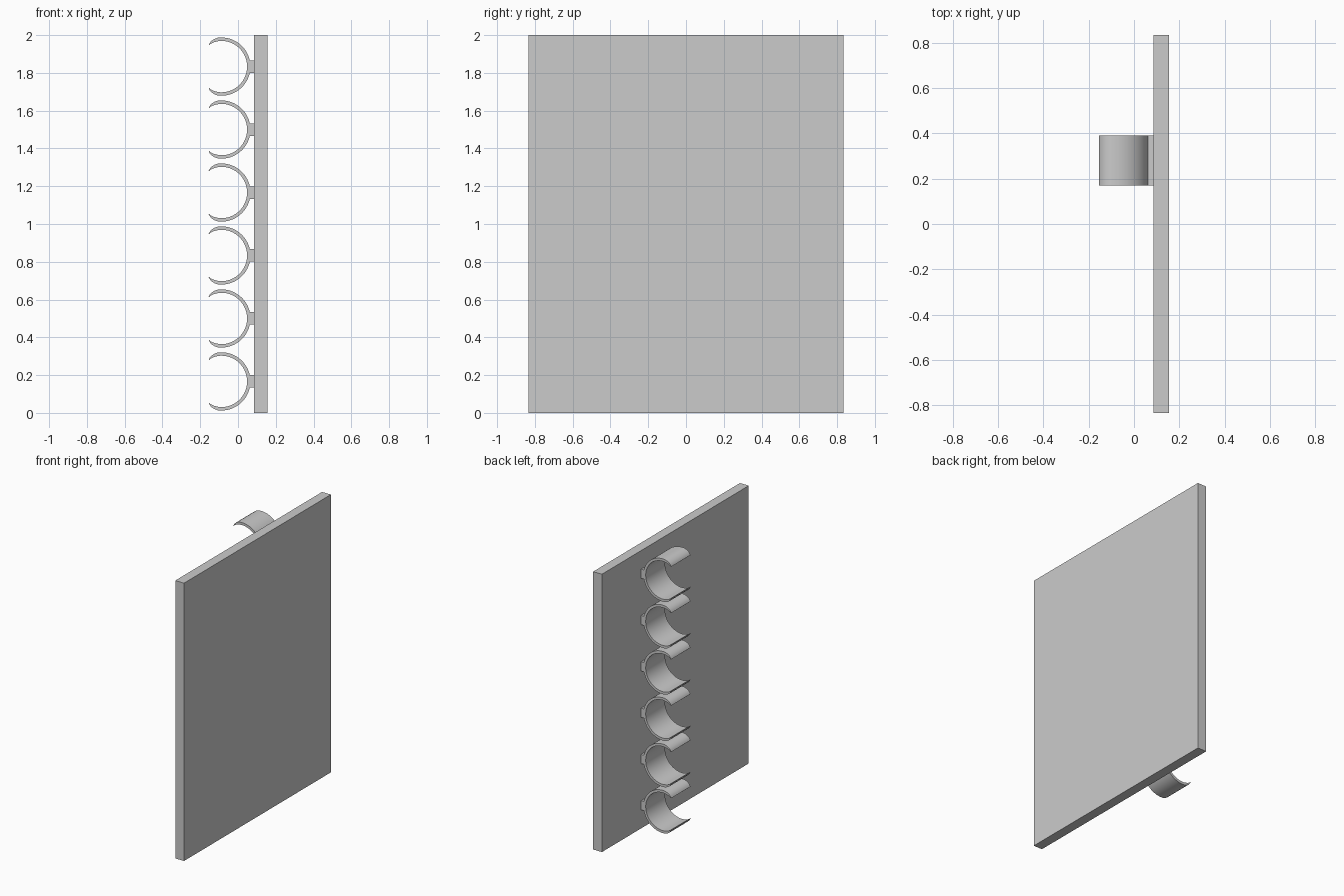
import bpy, bmesh, math
from mathutils import Vector

cube = bpy.data.objects.get("Cube")
if cube:
    bpy.data.objects.remove(cube, do_unlink=True)

grey = bpy.data.materials.new("light grey")
grey.use_nodes = True
grey.diffuse_color = (0.6, 0.6, 0.6, 1)
grey.node_tree.nodes["Principled BSDF"].inputs["Base Color"].default_value = (0.6, 0.6, 0.6, 1)


def extrude_profile(name, points, y0, y1):
    """Extrude a closed x-z outline along y."""
    bm = bmesh.new()
    face = bm.faces.new([bm.verts.new((x, y0, z)) for x, z in points])
    result = bmesh.ops.extrude_face_region(bm, geom=[face])
    verts = [v for v in result["geom"] if isinstance(v, bmesh.types.BMVert)]
    bmesh.ops.translate(bm, verts=verts, vec=Vector((0, y1 - y0, 0)))
    bmesh.ops.recalc_face_normals(bm, faces=bm.faces)
    mesh = bpy.data.meshes.new(name)
    bm.to_mesh(mesh)
    bm.free()
    mesh.materials.append(grey)
    obj = bpy.data.objects.new(name, mesh)
    bpy.context.collection.objects.link(obj)
    return obj


def arc(radius, start, end, steps):
    angles = [start + (end - start) * i / steps for i in range(steps + 1)]
    return [(CENTRE_X + radius * math.cos(a), radius * math.sin(a)) for a in angles]


CENTRE_X, OUTER, INNER, NECK = -0.088, 0.154, 0.136, 0.033
PLATE_X, EDGE_X, HALF_DEPTH = 0.085, 0.155, 0.835

# Backing plate
extrude_profile("backing_plate", [(PLATE_X, 0), (EDGE_X, 0), (EDGE_X, 2), (PLATE_X, 2)],
                -HALF_DEPTH, HALF_DEPTH)

# Upper half of the clip outline: neck, outer arc, curled lip, inner arc
upper = [(PLATE_X + 0.005, NECK)]
upper += arc(OUTER, math.asin(NECK / OUTER), math.radians(97), 24)
upper += [(-0.124, 0.147), (-0.140, 0.137), (-0.150, 0.125), (-0.155, 0.115),
          (-0.153, 0.113), (-0.144, 0.121), (-0.130, 0.128), (-0.112, 0.133)]
upper += arc(INNER, math.radians(93), 0, 28)
outline = upper + [(x, -z) for x, z in reversed(upper[:-1])]

# Column of six open clips
clips = []
for i in range(6):
    z = (i + 0.5) / 3
    clips.append(extrude_profile(f"clip_{i + 1}", [(x, h + z) for x, h in outline], 0.17, 0.39))

bpy.ops.object.select_all(action="DESELECT")
for clip in clips:
    clip.select_set(True)
bpy.context.view_layer.objects.active = clips[0]
bpy.ops.object.shade_smooth_by_angle(angle=math.radians(30))
